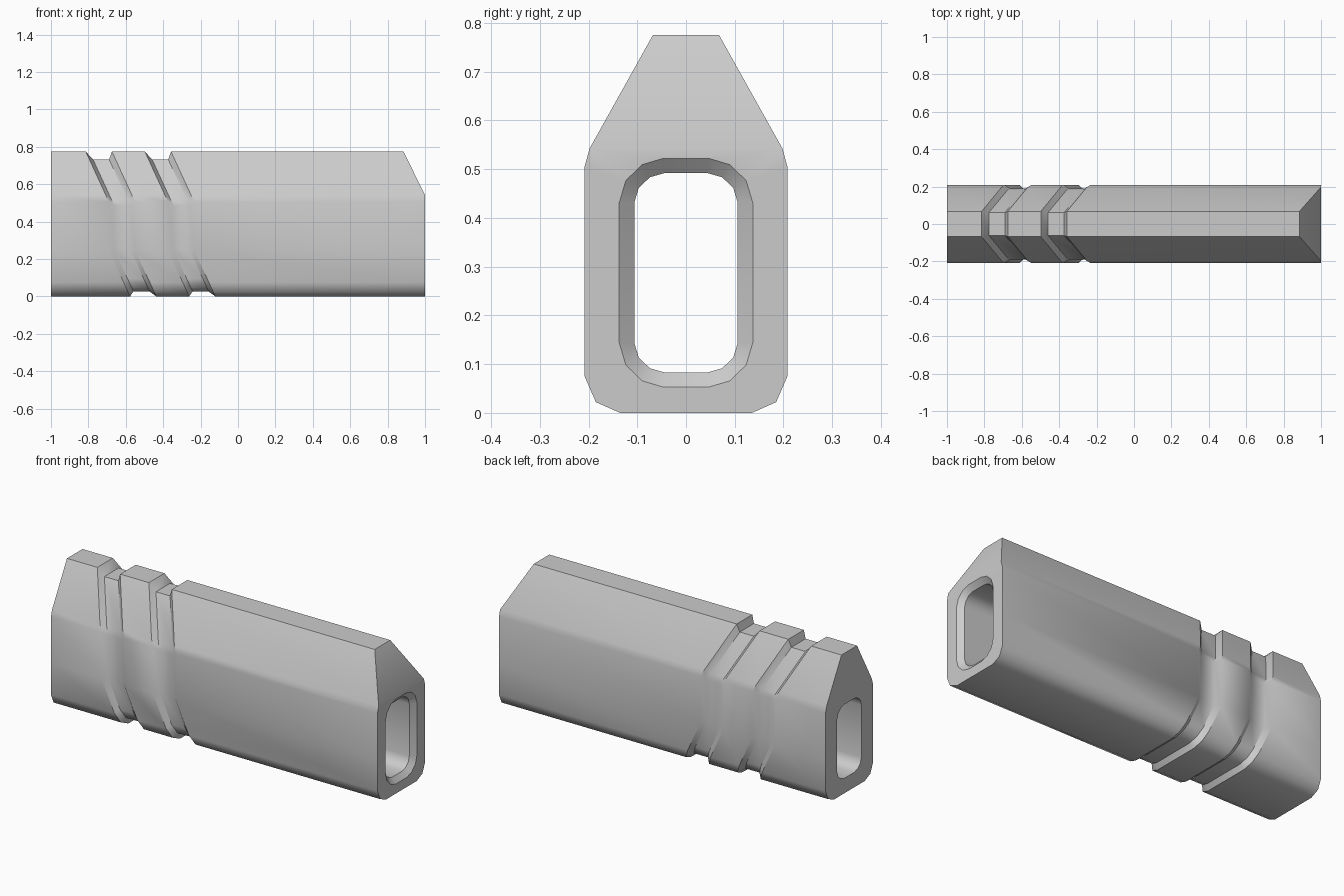
import bpy, bmesh
from math import radians

cube = bpy.data.objects.get("Cube")
if cube:
    bpy.data.objects.remove(cube, do_unlink=True)

LOW, HIGH, SHOULDER = 0.246, 0.505, 0.542   # kinks of the grooves, start of the sloped roof
FLOOR, FLOOR_Z = 0.91, 0.3                  # groove floor: scale and its centre height
TIP = 0.494                                 # slope of the cut at the tip

# Half cross-section from the bottom up, mirrored to a closed loop
half = [(0.135, 0), (0.185, 0.022), (0.208, 0.075), (0.208, LOW),
        (0.208, HIGH), (0.198, SHOULDER), (0.068, 0.775)]
section = half + [(-y, z) for y, z in reversed(half)]


def slant(z):
    """Forward lean of the grooves: straight in the middle, leaning above and below."""
    return 0.46 * (max(0, LOW - z) - max(0, z - HIGH))


def tunnel_section(w, bottom, top, ry, rz):
    """Rounded rectangle with three segments per corner."""
    arc = [(1, 0), (0.52, 0.14), (0.15, 0.5), (0, 1)]
    quarter = [(w - ry * a, rz * b) for a, b in arc]
    side = [(y, bottom + d) for y, d in quarter] + [(y, top - d) for y, d in reversed(quarter)]
    return side + [(-y, z) for y, z in reversed(side)]


bm = bmesh.new()


def ring(points, place):
    return [bm.verts.new((place(z), y, z)) for y, z in points]


def groove_ring(x, floor):
    k = FLOOR if floor else 1
    return [bm.verts.new((x + k * slant(z), y * k, FLOOR_Z + (z - FLOOR_Z) * k))
            for y, z in section]


def skin(a, b):
    n = len(a)
    for i in range(n):
        j = (i + 1) % n
        bm.faces.new((a[i], a[j], b[j], b[i]))


def loop_edges(loop):
    return [bm.edges.get((loop[i - 1], loop[i])) for i in range(len(loop))]


# Outer skin with two grooves
grooves = []
for x in (-0.69, -0.374):
    for offset, floor in ((0, False), (0.028, True), (0.114, True), (0.14, False)):
        grooves.append(groove_ring(x + offset, floor))
rear = ring(section, lambda z: -1)
tip = ring(section, lambda z: 1 - TIP * max(0, z - SHOULDER))
rings = [rear] + grooves + [tip]
for a, b in zip(rings, rings[1:]):
    skin(a, b)

# Tunnel with a flared mouth at the tip
small = tunnel_section(0.106, 0.083, 0.492, 0.062, 0.06)
large = tunnel_section(0.137, 0.053, 0.522, 0.09, 0.091)
tunnel_rear = ring(small, lambda z: -1)
tunnel_front = ring(small, lambda z: 0.975)
mouth = ring(large, lambda z: 1)
skin(tunnel_rear, tunnel_front)
skin(tunnel_front, mouth)

# End faces: sloped cut at the tip, then flat faces around the tunnel
s = len(half) - 2
bm.faces.new(tip[s:s + 4])
lower = tip[:s + 1] + tip[s + 3:]
for outer, inner, nx in ((lower, mouth, 1), (rear, tunnel_rear, -1)):
    bmesh.ops.triangle_fill(bm, edges=loop_edges(outer) + loop_edges(inner),
                            use_beauty=True, normal=(nx, 0, 0))
bmesh.ops.recalc_face_normals(bm, faces=bm.faces[:])

# Crisp groove edges on the leaning parts
for loop in grooves:
    for e in loop_edges(loop):
        mid = (e.verts[0].co.z + e.verts[1].co.z) / 2
        if not LOW < mid < HIGH:
            e.smooth = False
for loop in (mouth, tunnel_front):
    for e in loop_edges(loop):
        e.smooth = False

mesh = bpy.data.meshes.new("grooved_body")
bm.to_mesh(mesh)
bm.free()
body = bpy.data.objects.new("grooved_body", mesh)
bpy.context.collection.objects.link(body)

grey = bpy.data.materials.new("light_grey")
grey.use_nodes = True
colour = (0.6, 0.6, 0.6, 1)
grey.diffuse_color = colour
grey.node_tree.nodes["Principled BSDF"].inputs["Base Color"].default_value = colour
mesh.materials.append(grey)

bpy.ops.object.select_all(action='DESELECT')
body.select_set(True)
bpy.context.view_layer.objects.active = body
bpy.ops.object.shade_smooth_by_angle(angle=radians(46))
